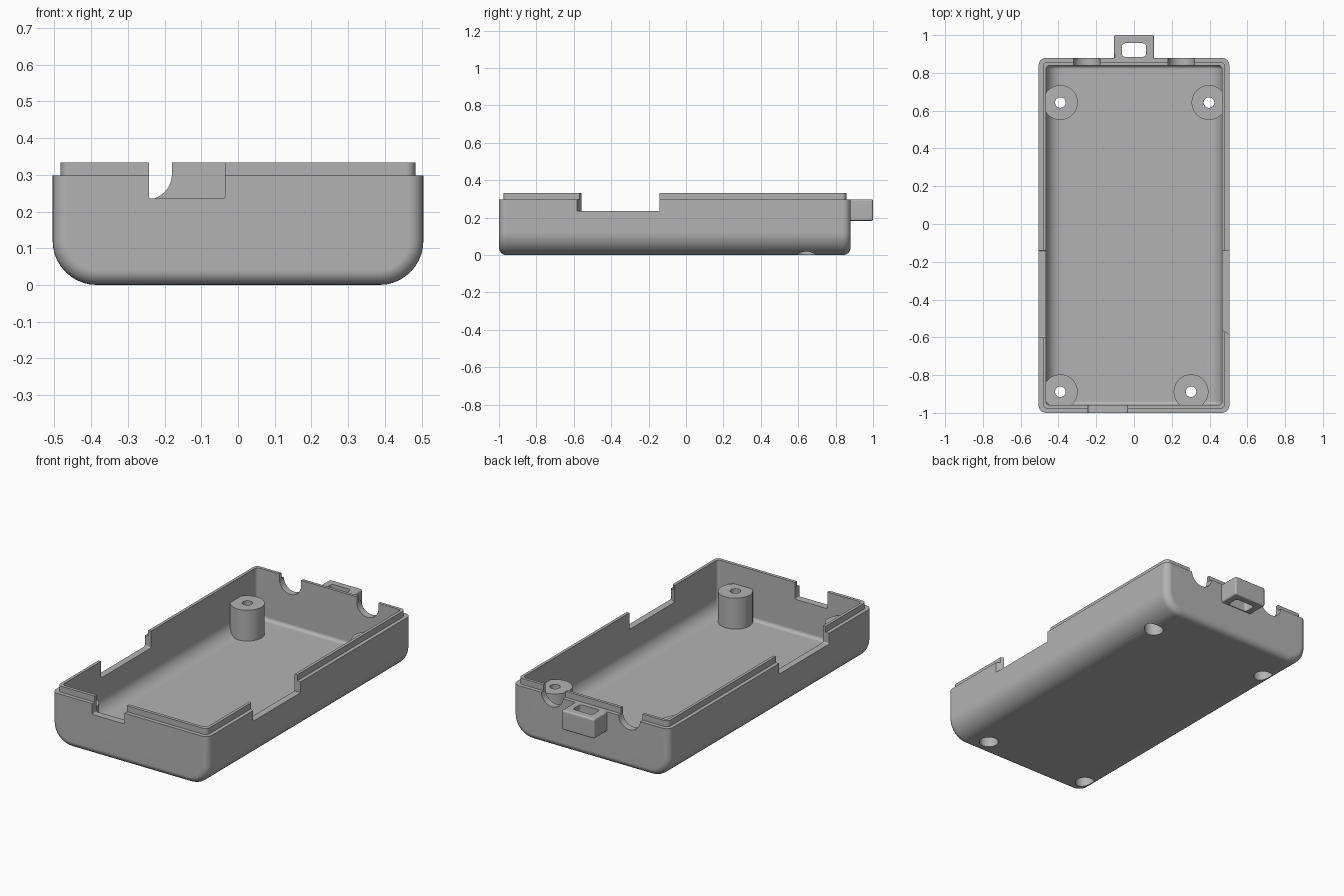
import bpy, bmesh
from mathutils import Vector

cube = bpy.data.objects.get("Cube")
if cube:
    bpy.data.objects.remove(cube, do_unlink=True)

grey = bpy.data.materials.new("grey plastic")
grey.use_nodes = True
COLOUR = (0.45, 0.45, 0.45, 1)
grey.diffuse_color = COLOUR
grey.node_tree.nodes["Principled BSDF"].inputs["Base Color"].default_value = COLOUR


def finish(name, bm):
    bmesh.ops.recalc_face_normals(bm, faces=bm.faces)
    mesh = bpy.data.meshes.new(name)
    bm.to_mesh(mesh)
    bm.free()
    mesh.materials.append(grey)
    obj = bpy.data.objects.new(name, mesh)
    bpy.context.collection.objects.link(obj)
    return obj


def box_mesh(lo, hi):
    lo, hi = Vector(lo), Vector(hi)
    bm = bmesh.new()
    bmesh.ops.create_cube(bm, size=1)
    for v in bm.verts:
        v.co = [(lo[i] + hi[i]) / 2 + v.co[i] * (hi[i] - lo[i]) for i in range(3)]
    return bm


def round_edges(bm, rule, radius, segments):
    edges = [e for e in bm.edges if rule(*[v.co for v in e.verts])]
    bmesh.ops.bevel(bm, geom=edges, offset=radius, segments=segments,
                    profile=0.5, affect='EDGES', clamp_overlap=False)


def box(name, lo, hi, axis=None, radius=0.0):
    """Box with optional rounding of the edges that run along one axis."""
    bm = box_mesh(lo, hi)
    if axis is not None:
        round_edges(bm, lambda a, b: abs(a[axis] - b[axis]) > 1e-4, radius, 6)
    return finish(name, bm)


def tub(name, lo, hi, side_radius, end_radius):
    """Solid with large fillets under the long sides and small ones round each end."""
    bm = box_mesh(lo, hi)
    round_edges(bm, lambda a, b: max(a.z, b.z) < lo[2] + 1e-4 and abs(a.x - b.x) < 1e-4,
                side_radius, 10)

    def on_end(a, b):
        same_end = abs(a.y - b.y) < 1e-4
        return same_end and min(a.z, b.z) < hi[2] - 1e-4
    round_edges(bm, on_end, end_radius, 6)
    return finish(name, bm)


def cylinder(name, x, y, z0, z1, radius):
    bm = bmesh.new()
    bmesh.ops.create_cone(bm, cap_ends=True, segments=48, radius1=radius,
                          radius2=radius, depth=z1 - z0)
    bmesh.ops.translate(bm, verts=bm.verts, vec=(x, y, (z0 + z1) / 2))
    return finish(name, bm)


def combine(target, tool, operation):
    mod = target.modifiers.new("combine", 'BOOLEAN')
    mod.operation = operation
    mod.solver = 'EXACT'
    mod.object = tool
    bpy.context.view_layer.update()
    graph = bpy.context.evaluated_depsgraph_get()
    mesh = bpy.data.meshes.new_from_object(target.evaluated_get(graph))
    target.modifiers.clear()
    target.data = mesh
    bpy.data.objects.remove(tool, do_unlink=True)


# Outer shell and the raised lip along its rim
case = tub("case_shell", (-0.505, -1, 0), (0.505, 0.88, 0.298), 0.12, 0.04)
lip = box("rim_lip", (-0.483, -0.977, 0.16), (0.483, 0.857, 0.333), 2, 0.025)
combine(case, lip, 'UNION')

# Hollow interior, leaving four screw posts standing
cavity = tub("cavity", (-0.466, -0.958, 0.04), (0.466, 0.84, 0.45), 0.08, 0.02)
posts = [(-0.39, 0.643), (0.397, 0.643), (-0.39, -0.888), (0.302, -0.888)]
for x, y in posts:
    combine(cavity, cylinder("post", x, y, -0.1, 0.22, 0.092), 'DIFFERENCE')
combine(case, cavity, 'DIFFERENCE')

# Screw holes with wide recesses underneath
for x, y in posts:
    combine(case, cylinder("screw_hole", x, y, -0.1, 0.4, 0.028), 'DIFFERENCE')
    combine(case, cylinder("screw_recess", x, y, -0.1, 0.12, 0.052), 'DIFFERENCE')

# Front port and right-hand side opening
SILL = 0.235
combine(case, box("front_port", (-0.243, -1.1, SILL), (-0.035, -0.9, 0.5), 1, 0.008),
        'DIFFERENCE')
combine(case, box("right_opening", (-0.6, -0.6, SILL), (-0.44, -0.14, 0.5), 0, 0.008),
        'DIFFERENCE')

# Left-hand opening, with one slanted end
bm = box_mesh((0.44, -0.57, SILL), (0.54, -0.142, 0.5))
for v in bm.verts:
    if v.co.y < -0.5:
        v.co.y -= 0.6 * (v.co.x - 0.483)
combine(case, finish("left_opening", bm), 'DIFFERENCE')

# Two U-shaped cable notches at the back
for x in (-0.25, 0.25):
    combine(case, box("cable_notch", (x - 0.07, 0.8, 0.302), (x + 0.07, 0.95, 0.5)),
            'DIFFERENCE')
    bm = bmesh.new()
    bmesh.ops.create_cone(bm, cap_ends=True, segments=48, radius1=0.07,
                          radius2=0.07, depth=0.15)
    for v in bm.verts:
        v.co = (x + v.co.x, 0.875 + v.co.z, 0.302 + v.co.y)
    combine(case, finish("cable_round", bm), 'DIFFERENCE')

# Strap loop on the back
bm = box_mesh((-0.106, 0.868, 0.183), (0.106, 1, 0.298))
round_edges(bm, lambda a, b: max(a.y, b.y) > 0.9, 0.01, 3)
loop = finish("strap_loop", bm)
combine(loop, box("loop_hole", (-0.063, 0.885, 0.1), (0.063, 0.957, 0.4), 2, 0.015),
        'DIFFERENCE')

# Smooth fillets, crisp edges
bpy.ops.object.select_all(action='DESELECT')
for obj in (case, loop):
    obj.select_set(True)
bpy.context.view_layer.objects.active = case
bpy.ops.object.shade_smooth_by_angle()
for obj in (case, loop):
    weighted = obj.modifiers.new("even_shading", 'WEIGHTED_NORMAL')
    weighted.keep_sharp = True
